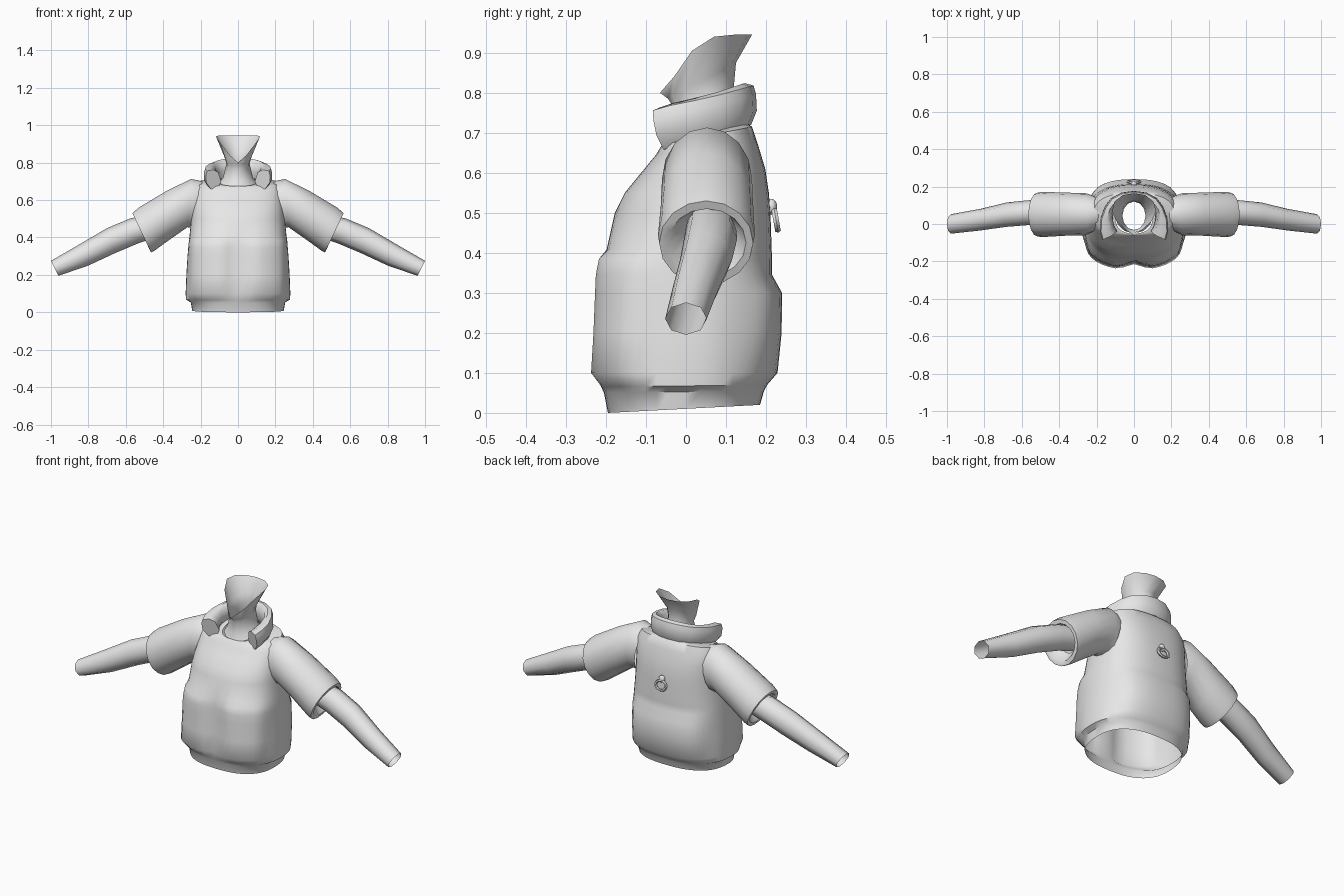
import bpy, bmesh, math
from mathutils import Vector

if "Cube" in bpy.data.objects:
    bpy.data.objects.remove(bpy.data.objects["Cube"])

grey = bpy.data.materials.new("plain grey")
grey.diffuse_color = (0.8, 0.8, 0.8, 1)
grey.use_nodes = True
grey.node_tree.nodes["Principled BSDF"].inputs["Base Color"].default_value = grey.diffuse_color


def finish(ob, angle=50):
    ob.data.materials.clear()
    ob.data.materials.append(grey)
    bpy.ops.object.select_all(action='DESELECT')
    ob.select_set(True)
    bpy.context.view_layer.objects.active = ob
    bpy.ops.object.shade_smooth_by_angle(angle=math.radians(angle))


def loft(name, rings, caps=False, mirror=False, angle=50):
    """Skin a list of closed rings into a tube."""
    bm = bmesh.new()
    rows = [[bm.verts.new(p) for p in r] for r in rings]
    for a, b in zip(rows, rows[1:]):
        n = len(a)
        for k in range(n):
            j = (k + 1) % n
            bm.faces.new((a[k], a[j], b[j], b[k]))
    if caps:
        bm.faces.new(rows[0])
        bm.faces.new(rows[-1])
    bmesh.ops.recalc_face_normals(bm, faces=bm.faces)
    me = bpy.data.meshes.new(name)
    bm.to_mesh(me)
    bm.free()
    ob = bpy.data.objects.new(name, me)
    bpy.context.collection.objects.link(ob)
    finish(ob, angle)
    if mirror:
        ob.modifiers.new("Mirror", 'MIRROR')
    return ob


def clamp(v):
    return max(0.0, min(1.0, v))


def body_ring(zf, zb, hx, yf, yb, pocket=0, pouch=0, n=48, e=0.8):
    """Rounded-box ring, tilted from front to back, with pocket bulges."""
    pts = []
    for k in range(n):
        a = 2 * math.pi * k / n
        s, c = math.sin(a), -math.cos(a)
        u = math.copysign(abs(s) ** e, s)
        v = math.copysign(abs(c) ** e, c)
        x, y = hx * u, (yf + yb) / 2 + (yb - yf) / 2 * v
        z = zf + (zb - zf) * (v + 1) / 2
        ax = abs(x)
        if c < 0:
            m = 0.03 * pocket * clamp((ax - .03) / .04) * clamp((.265 - ax) / .04)
        else:
            m = 0.026 * pouch * clamp((.25 - ax) / .07)
        pts.append((x + m * s * .6, y + m * c, z))
    return pts


# Jacket body: hem, pocket level, chest, shoulders, neckline
loft("jacket_body", [body_ring(*r) for r in (
    (0.0, .02, .245, -.195, .185),
    (.05, .055, .252, -.205, .195),
    (.065, .07, .278, -.212, .203),
    (.10, .10, .28, -.214, .208, 1, .8),
    (.20, .20, .276, -.208, .213, 1, 1),
    (.30, .30, .27, -.204, .214, 1, 1),
    (.345, .345, .266, -.202, .215, 1, 0),
    (.385, .385, .262, -.2, .215, .8, 0),
    (.41, .41, .259, -.198, .214),
    (.50, .50, .25, -.178, .211),
    (.55, .55, .246, -.153, .207),
    (.60, .61, .242, -.112, .198),
    (.645, .67, .238, -.075, .18),
    (.67, .715, .215, -.06, .165),
    (.675, .725, .13, -.055, .15),
    (.675, .72, .10, -.05, .135))])


def limb_ring(top, bottom, y0, y1, n):
    """Ring across a limb from its top and bottom (x, z) edge points."""
    t, b = Vector(top), Vector(bottom)
    c, h = (t + b) / 2, (t - b) / 2
    pts = []
    for k in range(n):
        a = 2 * math.pi * k / n
        p = c + h * math.cos(a)
        pts.append((p.x, (y0 + y1) / 2 + (y1 - y0) / 2 * math.sin(a), p.y))
    return pts


# Short sleeves with a turned-in cuff
loft("sleeve", [limb_ring(*r, 16) for r in (
    ((.19, .70), (.235, .45), -.04, .15),
    ((.25, .713), (.27, .455), -.06, .165),
    ((.38, .65), (.37, .385), -.063, .168),
    ((.53, .56), (.448, .328), -.07, .172),
    ((.565, .53), (.465, .32), -.067, .168),
    ((.555, .51), (.475, .34), -.045, .15),
    ((.50, .52), (.45, .39), 0, .12))], mirror=True)

# Forearms, open at the wrist
loft("arm", [limb_ring(*r, 8) for r in (
    ((.46, .53), (.44, .40), 0, .125),
    ((.58, .50), (.53, .37), -.005, .128),
    ((.70, .45), (.66, .315), -.015, .115),
    ((.85, .362), (.80, .25), -.035, .08),
    ((1.0, .275), (.96, .195), -.052, .052))], mirror=True)


# Neck with a flared, slanted open top
def neck_ring(zf, zb, hx, yf, yb):
    return body_ring(zf, zb, hx, yf, yb, n=12, e=1)


half = [(0, -.065, .80), (.045, -.03, .84), (.095, .015, .905),
        (.118, .07, .94), (.105, .12, .945), (.06, .155, .945), (0, .165, .945)]
rim = half + [(-x, y, z) for x, y, z in half[-2:0:-1]]
loft("neck", [neck_ring(.67, .72, .10, -.05, .135),
              neck_ring(.70, .74, .08, -.04, .125),
              neck_ring(.765, .82, .062, -.032, .12),
              neck_ring(.785, .875, .072, -.045, .125), rim])

# Stand-up collar: a thick profile swept round a horseshoe, open at the front
side = [(.132, -.05, .658), (.146, -.02, .67), (.15, .03, .683),
        (.138, .08, .697), (.108, .122, .71), (.06, .147, .718), (0, .155, .72)]
path = [Vector(p) for p in side + [(-x, y, z) for x, y, z in side[-2::-1]]]
profile = [(-.015, 0), (.008, .0), (.022, .035), (.02, .075),
           (.014, .098), (-.008, .104), (-.024, .09), (-.03, .04)]
rings = []
for i, p in enumerate(path):
    t = path[min(i + 1, len(path) - 1)] - path[max(i - 1, 0)]
    out = Vector((t.y, -t.x, 0)).normalized()
    front = clamp((.08 - p.y) / .13)
    rings.append([p + out * (u * (1 + .7 * front) + .012 * front * h / .1)
                  + Vector((0, -.018 * front * h / .1, h)) for u, h in profile])
loft("collar", rings, caps=True)

# Hanging loop on the back, with its small tab
bpy.ops.mesh.primitive_torus_add(major_segments=16, minor_segments=6, major_radius=.032,
                                 minor_radius=.008, location=(0, .225, .482),
                                 rotation=(math.radians(100), 0, 0))
loop = bpy.context.object
loop.name = "back_loop"
loop.scale = (1, .8, 1)
finish(loop)
bpy.ops.mesh.primitive_uv_sphere_add(segments=10, ring_count=6, radius=.02,
                                     location=(0, .214, .515))
tab = bpy.context.object
tab.name = "loop_tab"
tab.scale = (.9, .7, 1)
finish(tab)
